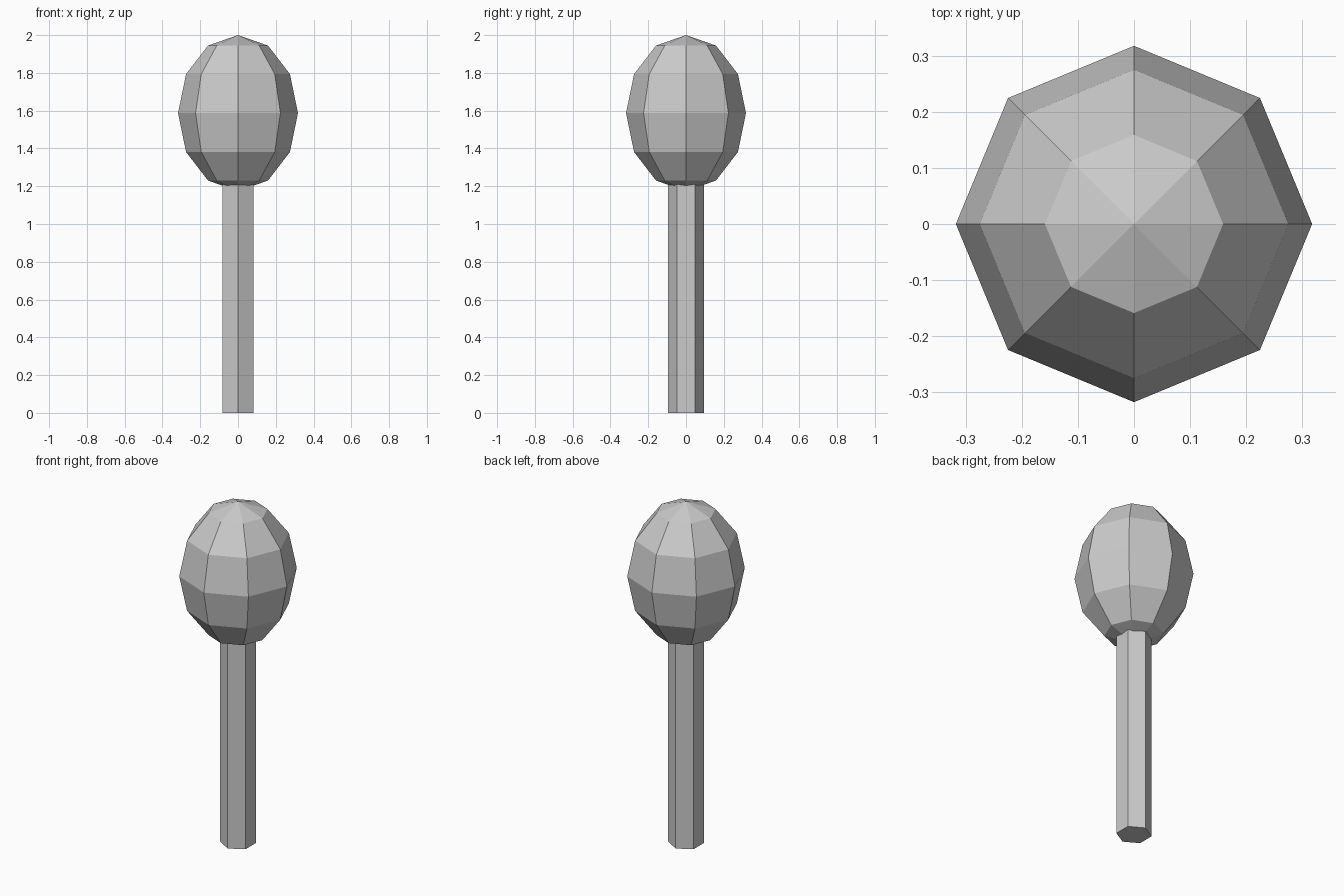
import bpy

if "Cube" in bpy.data.objects:
    bpy.data.objects.remove(bpy.data.objects["Cube"])

# Hexagonal trunk, its top buried in the crown
TRUNK_HEIGHT = 1.27
bpy.ops.mesh.primitive_cylinder_add(vertices=6, radius=0.0952, depth=TRUNK_HEIGHT,
                                    location=(0, 0, TRUNK_HEIGHT / 2))
bpy.context.object.name = "trunk"

# Low-poly egg-shaped crown: 8 segments, 6 rings
bpy.ops.mesh.primitive_uv_sphere_add(segments=8, ring_count=6, radius=1,
                                     location=(0, 0, 1.5873))
crown = bpy.context.object
crown.name = "crown"
crown.scale = (0.3175, 0.3175, 0.4127)
bpy.ops.object.transform_apply(location=False, rotation=False, scale=True)
